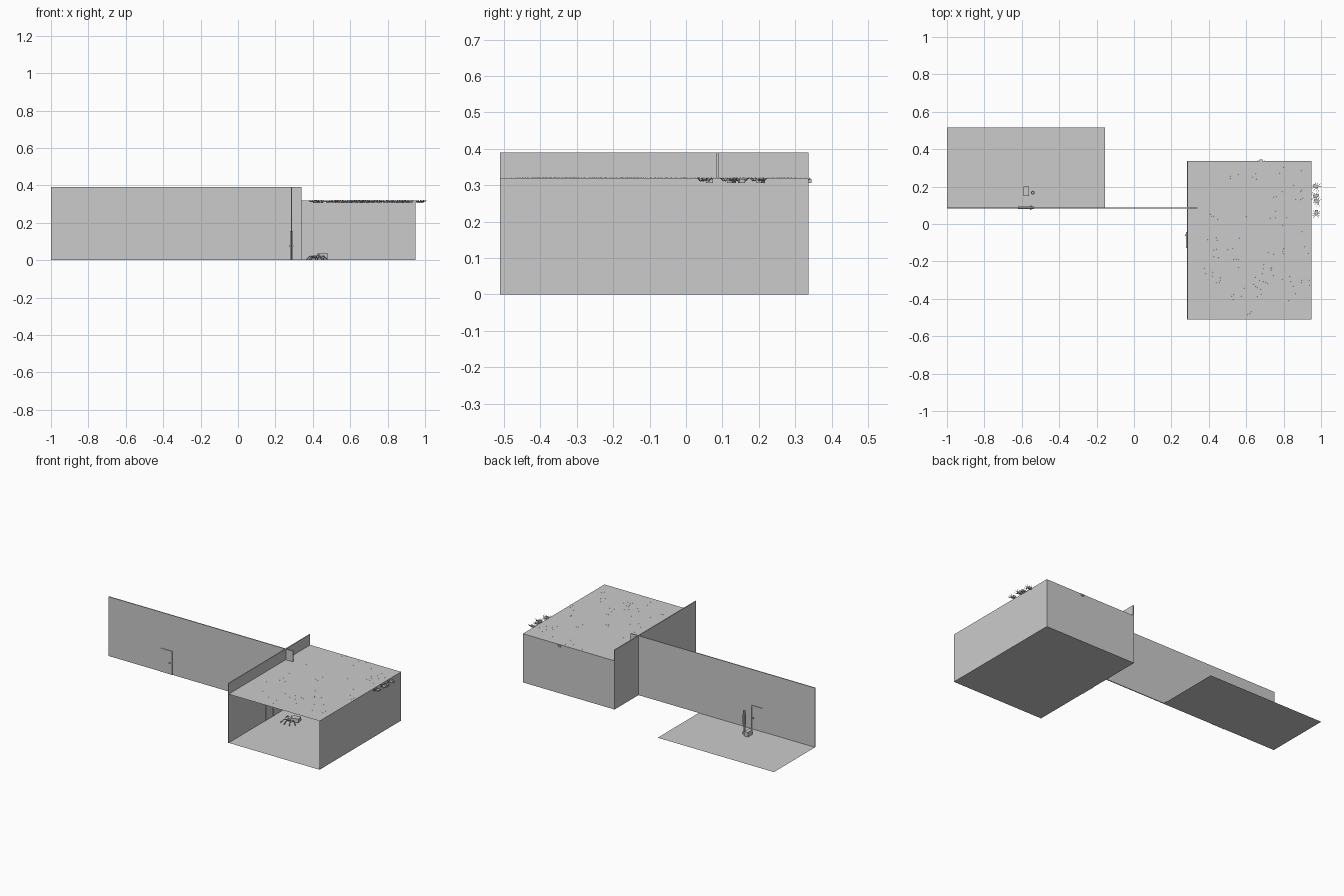
import bpy, bmesh, math, random
from mathutils import Matrix, Vector

cube = bpy.data.objects.get("Cube")
if cube:
    bpy.data.objects.remove(cube, do_unlink=True)
random.seed(4)

grey = bpy.data.materials.new("plain grey")
grey.use_nodes = True
grey.diffuse_color = (0.6, 0.6, 0.6, 1)
grey.node_tree.nodes["Principled BSDF"].inputs["Base Color"].default_value = (0.6, 0.6, 0.6, 1)


def finish(name, bm):
    mesh = bpy.data.meshes.new(name)
    bm.to_mesh(mesh)
    bm.free()
    mesh.materials.append(grey)
    obj = bpy.data.objects.new(name, mesh)
    bpy.context.collection.objects.link(obj)
    return obj


def add_box(bm, lo, hi, matrix=Matrix()):
    lo, hi = Vector(lo), Vector(hi)
    place = Matrix.Translation((lo + hi) / 2) @ Matrix.Diagonal((*(hi - lo), 1))
    bmesh.ops.create_cube(bm, size=1, matrix=matrix @ place)


def box(name, lo, hi):
    bm = bmesh.new()
    add_box(bm, lo, hi)
    return finish(name, bm)


def add_bar(bm, a, b, thick, matrix):
    # Square bar between two points
    a, b = Vector(a), Vector(b)
    turn = (b - a).to_track_quat('Z', 'Y').to_matrix().to_4x4()
    size = Matrix.Diagonal((thick, thick, (b - a).length, 1))
    bmesh.ops.create_cube(bm, size=1, matrix=matrix @ Matrix.Translation((a + b) / 2) @ turn @ size)


def sheet(name, corners):
    bm = bmesh.new()
    bm.faces.new([bm.verts.new(c) for c in corners])
    return finish(name, bm)


# Rooms: floors, ceiling and thin walls
L, R, F, B, H, TALL, W = 0.285, 0.95, -0.51, 0.337, 0.32, 0.39, 0.088
sheet("room_floor", [(L, F, 0), (R, F, 0), (R, B, 0), (L, B, 0)])
sheet("room_ceiling", [(L, F, H), (R, F, H), (R, B, H), (L, B, H)])
sheet("room_right_wall", [(R, F, 0), (R, B, 0), (R, B, H), (R, F, H)])
sheet("room_back_wall", [(R, B, 0), (L, B, 0), (L, B, H), (R, B, H)])
sheet("hall_floor", [(-1, W, 0), (-0.155, W, 0), (-0.155, 0.515, 0), (-1, 0.515, 0)])
box("room_left_wall", (L - 0.002, F, 0), (L + 0.004, B, TALL))
box("long_wall", (-1, W - 0.005, 0), (0.34, W + 0.001, TALL))


def door(name, location, angle):
    # Panel, frame and handles on both sides
    bm = bmesh.new()
    w, h, t = 0.039, 0.155, 0.007
    add_box(bm, (-w, -0.0045, 0), (w, 0.0045, h - 0.004))
    for s in (-1, 1):
        add_box(bm, (s * w - 0.004, -t, 0), (s * w + 0.004, t, h))
        add_box(bm, (0.02, s * 0.008 - 0.004, 0.072), (0.03, s * 0.008 + 0.004, 0.078))
    add_box(bm, (-w, -t, h - 0.008), (w, t, h))
    obj = finish(name, bm)
    obj.location = location
    obj.rotation_euler.z = angle


door("hall_door", (-0.577, W - 0.002, 0), 0)
door("room_door", (L + 0.001, -0.085, 0), math.pi / 2)

# Low seat and slim post beside the hall door
box("stool", (-0.59, 0.15, 0), (-0.562, 0.2, 0.03))
bm = bmesh.new()
for radius, low, high in ((0.013, 0, 0.008), (0.006, 0.008, 0.06), (0.011, 0.06, 0.125), (0.008, 0.125, 0.15)):
    bmesh.ops.create_cone(bm, cap_ends=True, segments=10, radius1=radius, radius2=radius,
                          depth=high - low,
                          matrix=Matrix.Translation((-0.541, 0.167, (low + high) / 2)))
finish("post", bm)


def add_spider(bm, matrix):
    # Block abdomen, head and eight bent legs
    add_box(bm, (0, -0.02, 0.010), (0.048, 0.02, 0.035), matrix)
    add_box(bm, (-0.026, -0.013, 0.008), (0, 0.013, 0.024), matrix)
    for side in (-1, 1):
        for i in range(4):
            a = math.radians(35 + 34 * i)
            d = Vector((-math.cos(a), side * math.sin(a), 0))
            hip = Vector((-0.02 + 0.008 * i, side * 0.012, 0.014))
            knee = hip + d * 0.025 + Vector((0, 0, 0.008))
            foot = hip + d * 0.048 - Vector((0, 0, 0.0125))
            add_bar(bm, hip, knee, 0.005, matrix)
            add_bar(bm, knee, foot, 0.004, matrix)


bm = bmesh.new()
add_spider(bm, Matrix.Translation((0.43, -0.05, 0)) @ Matrix.Rotation(0.2, 4, 'Z'))
finish("floor_spider", bm)

# Small spiders hanging upside down, feet just through the ceiling
bm = bmesh.new()
spots = [(0.975, 0.055), (0.98, 0.12), (0.97, 0.15), (0.975, 0.2), (0.68, 0.325)]
for n in range(60):
    spots.append((0.38 + 0.54 * random.random() ** 0.8, random.uniform(F + 0.04, B - 0.03)))
for x, y in spots:
    add_spider(bm, Matrix.Translation((x, y, H + 0.0005))
               @ Matrix.Rotation(random.uniform(0, math.tau), 4, 'Z')
               @ Matrix.Rotation(math.pi, 4, 'X') @ Matrix.Scale(0.4, 4))
finish("ceiling_spiders", bm)
